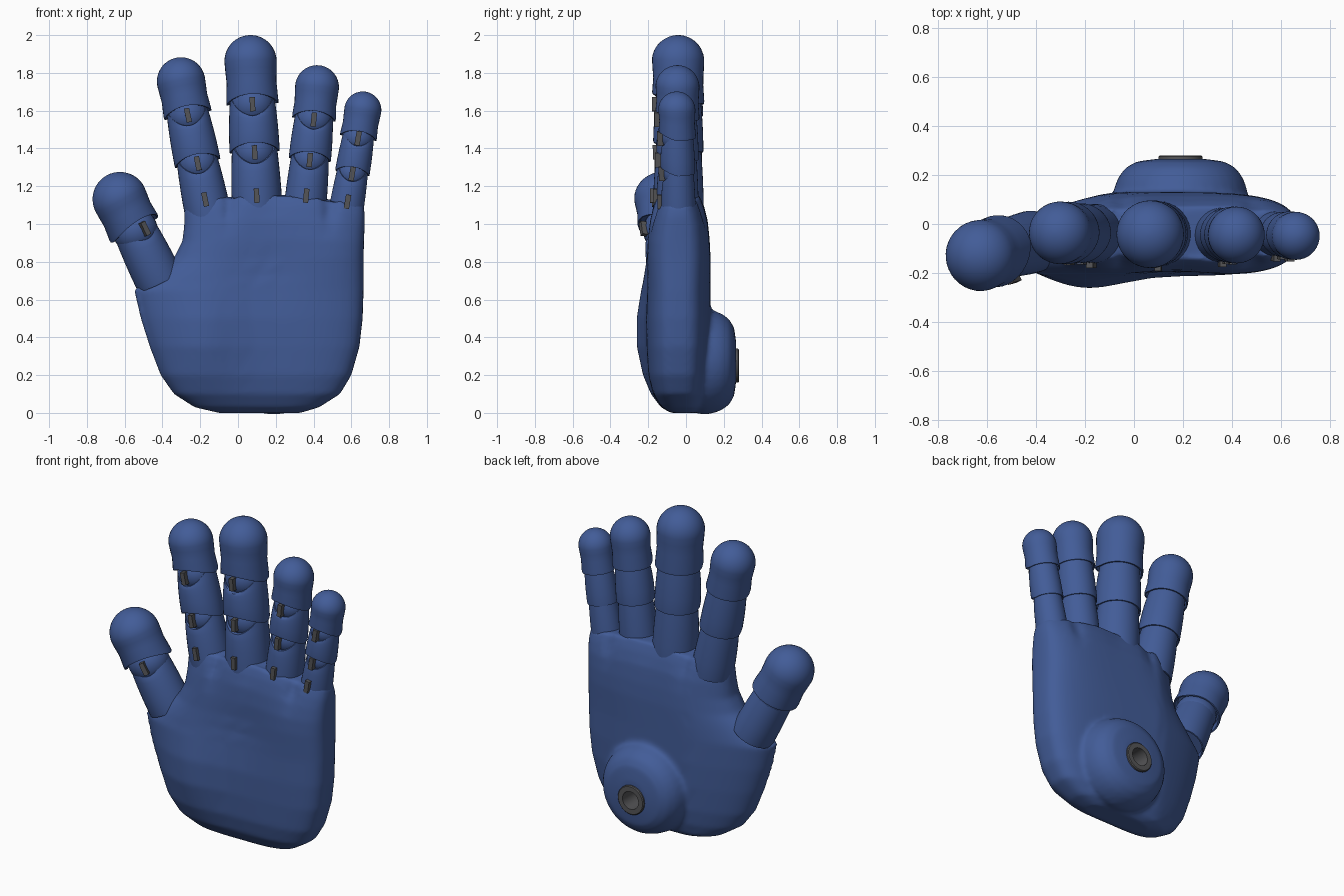
import bpy, bmesh, math
from mathutils import Vector

if "Cube" in bpy.data.objects:
    bpy.data.objects.remove(bpy.data.objects["Cube"])


def material(name, rgb):
    m = bpy.data.materials.new(name)
    m.use_nodes = True
    m.diffuse_color = (*rgb, 1)
    m.node_tree.nodes["Principled BSDF"].inputs["Base Color"].default_value = (*rgb, 1)
    return m


BLUE = material("denim blue", (0.055, 0.108, 0.315))
GREY = material("dark grey", (0.09, 0.09, 0.095))


def finish(bm, name, mat, smooth=True):
    bmesh.ops.recalc_face_normals(bm, faces=bm.faces)
    me = bpy.data.meshes.new(name)
    bm.to_mesh(me)
    bm.free()
    me.materials.append(mat)
    ob = bpy.data.objects.new(name, me)
    bpy.context.collection.objects.link(ob)
    if smooth:
        bpy.ops.object.select_all(action="DESELECT")
        ob.select_set(True)
        bpy.context.view_layer.objects.active = ob
        bpy.ops.object.shade_smooth_by_angle(angle=math.radians(40))
    return ob


def skin(bm, rings, caps=True):
    """Bridge a list of equal point rings into a tube."""
    loops = [[bm.verts.new(p) for p in ring] for ring in rings]
    n = len(loops[0])
    for a, b in zip(loops, loops[1:]):
        for i in range(n):
            bm.faces.new((a[i], a[(i + 1) % n], b[(i + 1) % n], b[i]))
    if caps:
        bm.faces.new(loops[0][::-1])
        bm.faces.new(loops[-1])


def lathe(bm, profile, origin, axis, front, bend=None, n=36, caps=True):
    """Turn (radius, height) pairs about an axis; bend shifts height by frontness."""
    side = axis.cross(front)
    rings = []
    for r, t in profile:
        ring = []
        for i in range(n):
            a = math.tau * i / n
            h = t + (bend(t, math.cos(a)) if bend else 0)
            ring.append(origin + axis * h + (front * math.cos(a) + side * math.sin(a)) * r)
        rings.append(ring)
    skin(bm, rings, caps)


def spow(v, p):
    return math.copysign(abs(v) ** p, v)


def gauss(v, s):
    return math.exp(-(v / s) ** 2)


# Palm: stacked rounded sections (height, left edge, right edge, front, back)
SECTIONS = [
    (0.0, -0.1, 0.33, -0.08, 0.05), (0.03, -0.23, 0.43, -0.13, 0.08),
    (0.1, -0.34, 0.54, -0.175, 0.1), (0.2, -0.41, 0.6, -0.2, 0.115),
    (0.35, -0.468, 0.643, -0.21, 0.125), (0.5, -0.515, 0.66, -0.215, 0.13),
    (0.65, -0.55, 0.665, -0.215, 0.13), (0.73, -0.45, 0.665, -0.215, 0.13),
    (0.82, -0.34, 0.665, -0.215, 0.13), (0.92, -0.295, 0.667, -0.21, 0.125),
    (1.02, -0.285, 0.67, -0.195, 0.115), (1.1, -0.285, 0.672, -0.175, 0.095),
    (1.16, -0.28, 0.665, -0.15, 0.07)]
WEBS = (-0.045, 0.235, 0.485)


def palm_ring(z, x0, x1, y0, y1, n=72):
    ring = []
    for i in range(n):
        a = math.tau * i / n
        x = (x0 + x1) / 2 + (x1 - x0) / 2 * spow(math.cos(a), 0.62)
        y = (y0 + y1) / 2 + (y1 - y0) / 2 * spow(math.sin(a), 0.62)
        if math.sin(a) > 0:
            y -= 0.22 * max(0, -0.1 - x)          # back slopes to the thumb
        else:
            y -= 0.058 * gauss(x + 0.2, 0.2) * gauss(z - 0.4, 0.28)   # thumb mound
            y += 0.025 * gauss(x - 0.15, 0.2) * gauss(z - 0.8, 0.2)   # hollow
        top = min(1, max(0, (z - 0.85) / 0.25))
        web = sum(gauss(x - w, 0.035) for w in WEBS) * top ** 3
        h = z - top * 0.22 * (x - 0.15) ** 2 - 0.02 * web
        ring.append(Vector((x, y * (1 - 0.15 * web), h)))
    return ring


bm = bmesh.new()
skin(bm, [palm_ring(*s) for s in SECTIONS])

# Wrist mount: a rounded boss blended into the back of the palm
BACK, UP = Vector((0, 1, 0)), Vector((0, 0, 1))
HUB = Vector((0.19, 0, 0.27))
lathe(bm, [(0.24, -0.05), (0.265, 0.02), (0.28, 0.1), (0.27, 0.15), (0.255, 0.19),
           (0.225, 0.23), (0.18, 0.255), (0.1, 0.266)], HUB, BACK, UP)
palm = finish(bm, "palm", BLUE, smooth=False)
re = palm.modifiers.new("blend", "REMESH")
re.mode, re.voxel_size, re.use_smooth_shade = "VOXEL", 0.014, True
sm = palm.modifiers.new("soften", "SMOOTH")
sm.factor, sm.iterations = 0.5, 6

# Bolt hole and its collar
HOLE = HUB + Vector((0, 0, -0.02))
bm = bmesh.new()
lathe(bm, [(0.07, 0.12), (0.07, 0.4)], HOLE, BACK, UP)
cutter = finish(bm, "hole_cutter", GREY)
cutter.hide_render = True
cutter.hide_set(True)
cut = palm.modifiers.new("hole", "BOOLEAN")
cut.operation, cut.object, cut.solver = "DIFFERENCE", cutter, "EXACT"
bm = bmesh.new()
lathe(bm, [(0.001, 0.14), (0.055, 0.14), (0.055, 0.28), (0.085, 0.28), (0.09, 0.275),
           (0.09, 0.24), (0.075, 0.24)], HOLE, BACK, UP, caps=False)
finish(bm, "bolt_collar", GREY)


def finger(name, base, tip, radii, skirts, turn=0.0):
    """Overlapping sleeves along an axis; skirts are joint distances from the base."""
    base, tip = Vector(base), Vector(tip)
    axis = (tip - base).normalized()
    length = (tip - base).length
    front = Vector((math.sin(turn), -math.cos(turn), 0))
    front = (front - axis * front.dot(axis)).normalized()
    side = axis.cross(front)
    starts = [-0.07] + skirts
    for k, (start, r) in enumerate(zip(starts, radii)):
        last = k == len(starts) - 1
        lift = 0.0 if k == 0 else 0.4 * r
        if last:
            end = length
            c = length - r          # centre of the rounded tip
            prof = [(0.86 * r, start + 0.04), (0.93 * r, start), (0.99 * r, start),
                    (r, start + 0.015)]
            prof += [(0.955 * r, start + (c - start) * 0.5), (0.985 * r, start + (c - start) * 0.8)]
            prof += [(r * math.cos(a), c + r * math.sin(a))
                     for a in [math.pi / 2 * i / 12 for i in range(12)]]
            prof.append((0.004, length))
        else:
            end = starts[k + 1] + 0.4 * r
            prof = [(0.86 * r, start + 0.04), (0.93 * r, start), (0.99 * r, start),
                    (r, start + 0.015)]
            prof += [(r * (1 - 0.13 * f * f), start + (end - start) * f)
                     for f in (0.3, 0.5, 0.7, 0.85, 1.0)]
            prof.append((0.7 * r, end))

        def bend(t, c, start=start, end=end, lift=lift, last=last, r=r):
            f = max(0, min(1, (t - start) / (end - start)))
            up = lift * max(0, c) ** 1.3 * (1 - f) ** 2
            down = 0 if last else 0.85 * r * max(0, c) ** 1.3 * f ** 3
            return up - down

        bm = bmesh.new()
        lathe(bm, prof, base, axis, front, bend)
        finish(bm, f"{name}_segment_{k + 1}", BLUE)

        # Knuckle ball seen through the notch, with a tendon slot
        knuckle = base + axis * (start + (0.1 if k == 0 else 0))
        reach = 0.94 * r
        if k:
            reach = 0.83 * r
            ball = bmesh.new()
            bmesh.ops.create_uvsphere(ball, u_segments=28, v_segments=16, radius=reach)
            bmesh.ops.translate(ball, verts=ball.verts, vec=knuckle)
            finish(ball, f"{name}_knuckle_{k}", BLUE)
        elif turn:
            continue
        slot = bmesh.new()
        bmesh.ops.create_cube(slot, size=1)
        for v in slot.verts:
            x, y, z = v.co
            v.co = knuckle + side * x * 0.028 + front * (reach + y * 0.05) + axis * (z * 0.075)
        finish(slot, f"{name}_slot_{k + 1}", GREY, smooth=False)


finger("index_finger", (-0.168, -0.04, 1.1), (-0.327, -0.035, 1.88),
       (0.122, 0.123, 0.128), [0.225, 0.485])
finger("middle_finger", (0.1, -0.04, 1.12), (0.06, -0.042, 2.0),
       (0.134, 0.133, 0.138), [0.26, 0.515])
finger("ring_finger", (0.358, -0.045, 1.12), (0.43, -0.045, 1.84),
       (0.112, 0.112, 0.116), [0.22, 0.435])
finger("little_finger", (0.575, -0.04, 1.09), (0.677, -0.05, 1.70),
       (0.092, 0.092, 0.098), [0.18, 0.37])
finger("thumb", (-0.445, -0.08, 0.76), (-0.688, -0.145, 1.26),
       (0.128, 0.145), [0.23], turn=0.45)
